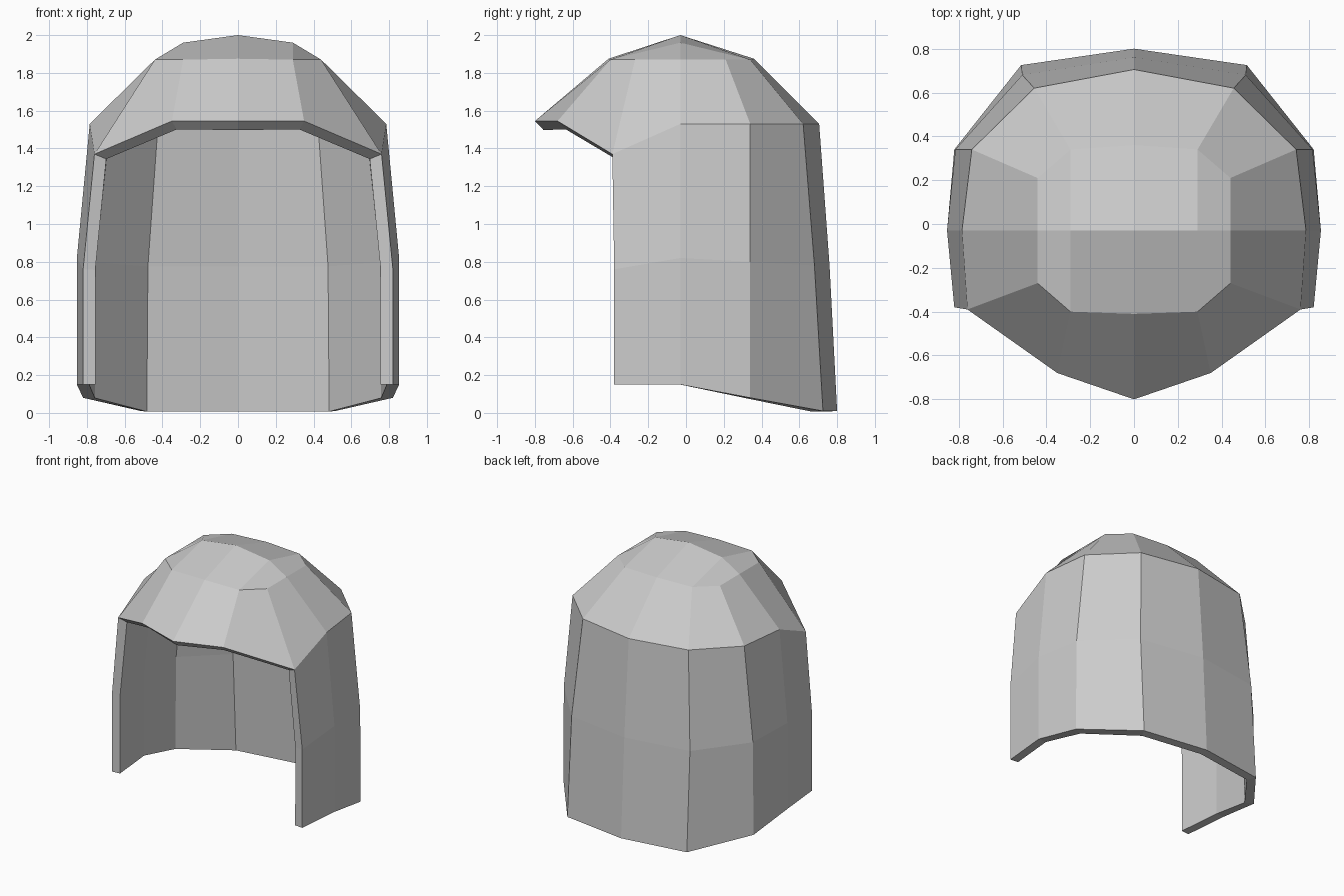
import bpy
import bmesh

if "Cube" in bpy.data.objects:
    bpy.data.objects.remove(bpy.data.objects["Cube"])

# Half cross-sections, running from the back centre round the right side to the front
CROWN = [(0, .36, 1.875), (.29, .34, 1.87), (.44, .21, 1.87), (.44, -.03, 1.87),
         (.44, -.27, 1.87), (.29, -.40, 1.87), (0, -.41, 1.875)]
BROW = [(0, .705, 1.53), (.455, .62, 1.53), (.74, .34, 1.53), (.785, -.03, 1.53),
        (.76, -.39, 1.37), (.35, -.68, 1.545), (0, -.80, 1.545)]
MIDDLE = [(0, .76, .78), (.51, .68, .78), (.815, .34, .80), (.853, -.03, .82), (.82, -.38, .76)]
HEM = [(0, .80, .01), (.515, .725, .01), (.82, .34, .08), (.853, -.03, .15), (.82, -.38, .15)]

bm = bmesh.new()


def add_ring(points):
    return [bm.verts.new(p) for p in points]


def bridge(upper, lower):
    for i in range(min(len(upper), len(lower)) - 1):
        bm.faces.new((upper[i], upper[i + 1], lower[i + 1], lower[i]))


# Dome sides, brow and wrap-around walls
rings = [add_ring(r) for r in (CROWN, BROW, MIDDLE, HEM)]
for upper, lower in zip(rings, rings[1:]):
    bridge(upper, lower)

# Top of the dome
peak, shoulder = add_ring([(0, -.03, 2.0), (.29, -.03, 1.96)])
c = rings[0]
bm.faces.new((peak, shoulder, c[1], c[0]))
bm.faces.new((shoulder, c[3], c[2], c[1]))
bm.faces.new((shoulder, c[5], c[4], c[3]))
bm.faces.new((peak, c[6], c[5], shoulder))

mesh = bpy.data.meshes.new("hood")
bm.to_mesh(mesh)
bm.free()
hood = bpy.data.objects.new("hood", mesh)
bpy.context.collection.objects.link(hood)

# Left half
mirror = hood.modifiers.new("mirror", 'MIRROR')
mirror.use_clip = True
mirror.merge_threshold = 0.001

# Wall thickness, grown inwards
shell = hood.modifiers.new("thickness", 'SOLIDIFY')
shell.thickness = 0.065
shell.offset = -1
shell.use_even_offset = True
